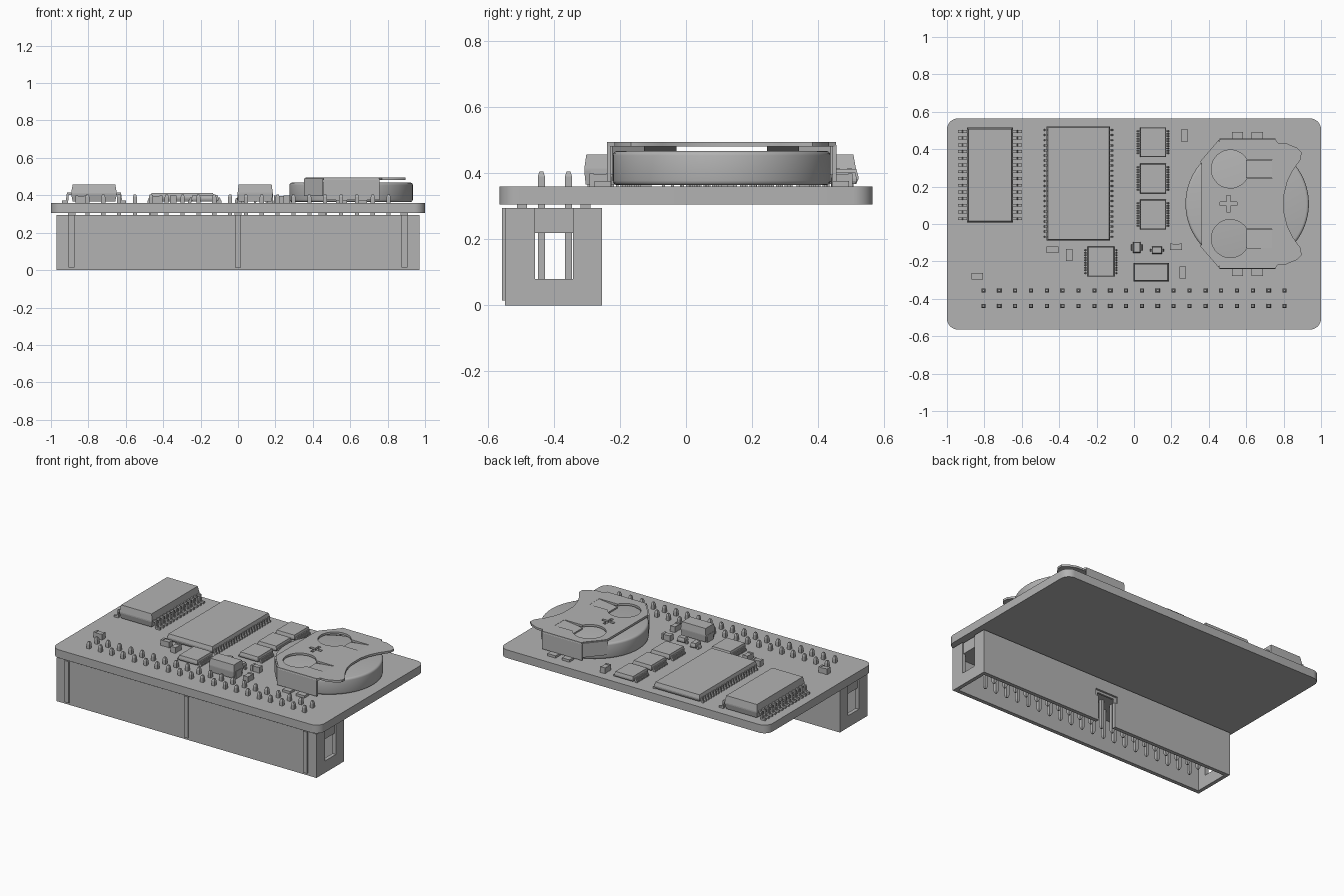
import bpy, bmesh, math
from mathutils import Matrix, Vector

if "Cube" in bpy.data.objects:
    bpy.data.objects.remove(bpy.data.objects["Cube"])

grey = bpy.data.materials.new("plain grey")
grey.use_nodes = True
grey.diffuse_color = (0.45, 0.45, 0.45, 1)
grey.node_tree.nodes["Principled BSDF"].inputs["Base Color"].default_value = grey.diffuse_color

TOP = 0.36  # upper face of the board


def finish(name, bm, smooth=False):
    bmesh.ops.recalc_face_normals(bm, faces=bm.faces)
    mesh = bpy.data.meshes.new(name)
    bm.to_mesh(mesh)
    bm.free()
    mesh.materials.append(grey)
    obj = bpy.data.objects.new(name, mesh)
    bpy.context.collection.objects.link(obj)
    if smooth:
        bpy.ops.object.select_all(action='DESELECT')
        obj.select_set(True)
        bpy.context.view_layer.objects.active = obj
        bpy.ops.object.shade_smooth_by_angle(angle=math.radians(35))
    return obj


def add_box(bm, x0, x1, y0, y1, z0, z1):
    mat = Matrix.Translation(((x0 + x1) / 2, (y0 + y1) / 2, (z0 + z1) / 2)) @ \
        Matrix.Diagonal((x1 - x0, y1 - y0, z1 - z0, 1))
    return bmesh.ops.create_cube(bm, size=1, matrix=mat)["verts"]


def boxes(name, *dims):
    bm = bmesh.new()
    for d in dims:
        add_box(bm, *d)
    return finish(name, bm)


def add_prism(bm, points, offset):
    """Extrude a closed loop of points along an offset."""
    face = bm.faces.new([bm.verts.new(p) for p in points])
    ext = bmesh.ops.extrude_face_region(bm, geom=[face], use_keep_orig=True)["geom"]
    bmesh.ops.translate(bm, vec=offset, verts=[v for v in ext if isinstance(v, bmesh.types.BMVert)])


def add_frustums(bm, cx, cy, levels):
    """Stack of rectangles given as (half x, half y, z)."""
    rings = [[bm.verts.new((cx + sx * hx, cy + sy * hy, z))
              for sx, sy in ((-1, -1), (1, -1), (1, 1), (-1, 1))] for hx, hy, z in levels]
    bm.faces.new(rings[0])
    bm.faces.new(rings[-1])
    for a, b in zip(rings, rings[1:]):
        for i in range(4):
            j = (i + 1) % 4
            bm.faces.new((a[i], a[j], b[j], b[i]))


def arc(cx, cy, r, a0, a1, n=24):
    return [(cx + r * math.cos(math.radians(a0 + (a1 - a0) * i / n)),
             cy + r * math.sin(math.radians(a0 + (a1 - a0) * i / n))) for i in range(n + 1)]


def sheet(name, loops, z0, z1):
    """Flat plate: first loop is the outline, the others are holes."""
    curve = bpy.data.curves.new(name, 'CURVE')
    curve.dimensions, curve.fill_mode = '2D', 'BOTH'
    curve.extrude = (z1 - z0) / 2
    for loop in loops:
        spline = curve.splines.new('POLY')
        spline.points.add(len(loop) - 1)
        for p, (x, y) in zip(spline.points, loop):
            p.co = (x, y, 0, 1)
        spline.use_cyclic_u = True
    temp = bpy.data.objects.new(name + " outline", curve)
    bpy.context.collection.objects.link(temp)
    bpy.context.view_layer.update()
    mesh = bpy.data.meshes.new_from_object(temp.evaluated_get(bpy.context.evaluated_depsgraph_get()))
    bm = bmesh.new()
    bm.from_mesh(mesh)
    bpy.data.objects.remove(temp)
    bmesh.ops.remove_doubles(bm, verts=bm.verts, dist=1e-5)
    bmesh.ops.translate(bm, vec=(0, 0, (z0 + z1) / 2), verts=bm.verts)
    return finish(name, bm, True)


# Circuit board with rounded corners
r, hx, hy = 0.06, 1.0, 0.565
outline = []
for i, (sx, sy) in enumerate(((1, 1), (-1, 1), (-1, -1), (1, -1))):
    outline += arc(sx * (hx - r), sy * (hy - r), r, 90 * i, 90 * i + 90, 8)
sheet("board", [outline], 0.305, TOP)

# Connector shroud: open below, windows in the ends, keyed notch at the back
shroud = boxes("connector_shroud", (-0.97, 0.97, -0.548, -0.255, 0, 0.295))
cuts = [(-0.945, 0.945, -0.522, -0.281, -0.1, 0.22),
        (-1.1, 1.1, -0.458, -0.342, 0.08, 0.2199),
        (-0.065, 0.065, -0.3, -0.2, -0.1, 0.2),
        (-0.085, 0.085, -0.268, -0.2, 0.17, 0.215)]
cuts += [(s * 0.975 - 0.015, s * 0.975 + 0.015, -0.458, -0.342, 0.21, 0.31) for s in (-1, 1)]
for c in cuts:
    cutter = boxes("shroud_cutter", c)
    cutter.hide_render = True
    mod = shroud.modifiers.new("cut", 'BOOLEAN')
    mod.operation, mod.solver, mod.object = 'DIFFERENCE', 'EXACT', cutter
    bpy.context.view_layer.objects.active = shroud
    bpy.ops.object.modifier_apply(modifier=mod.name)
    bpy.data.objects.remove(cutter)
boxes("shroud_ribs", *[(x - 0.015, x + 0.015, -0.557, -0.54, 0.015, 0.295) for x in (-0.89, 0, 0.89)])
boxes("shroud_standoffs", *[(x - 0.02, x + 0.02, y - 0.015, y + 0.015, 0.29, 0.31)
                            for x in (-0.89, -0.45, 0, 0.45, 0.89) for y in (-0.497, -0.305)])

# Two rows of twenty pins with tapered tips
bm = bmesh.new()
for i in range(20):
    for y in (-0.438, -0.356):
        add_frustums(bm, -0.805 + i * 1.61 / 19, y,
                     [(0.005, 0.005, 0.025), (0.011, 0.011, 0.04), (0.011, 0.011, 0.39), (0.006, 0.006, 0.405)])
finish("connector_pins", bm)


def chip(name, x0, x1, y0, y1, top, legs, reach, width, bevel):
    """Moulded package with gull-wing legs on both long sides."""
    cx, cy, hx, hy = (x0 + x1) / 2, (y0 + y1) / 2, (x1 - x0) / 2, (y1 - y0) / 2
    low, mid = TOP + 0.008, (TOP + top) / 2
    bm = bmesh.new()
    add_frustums(bm, cx, cy, [(hx - bevel, hy - bevel, low), (hx, hy, mid - 0.004),
                              (hx, hy, mid + 0.004), (hx - bevel, hy - bevel, top)])
    finish(name + "_body", bm)
    bm = bmesh.new()
    t = 0.006
    span = 2 * hy - 0.04
    for s in (-1, 1):
        knee = hx + reach * 0.45
        shape = [(hx - 0.01, mid + t), (knee, mid + t), (knee + t, TOP + t * 2), (hx + reach, TOP + t * 2),
                 (hx + reach, TOP), (knee - t, TOP), (knee - t * 1.5, mid - t), (hx - 0.01, mid - t)]
        for i in range(legs):
            y = cy - span / 2 + span * i / (legs - 1) - width / 2
            add_prism(bm, [(cx + s * u, y, z) for u, z in shape], (0, width, 0))
    finish(name + "_legs", bm)


chip("wide_chip", -0.892, -0.648, 0.008, 0.515, 0.457, 14, 0.05, 0.015, 0.008)
chip("memory_chip", -0.467, -0.128, -0.088, 0.522, 0.413, 22, 0.018, 0.01, 0.006)
for i, y in enumerate((0.357, 0.163, -0.03)):
    chip("buffer_chip_%d" % (i + 1), 0.032, 0.172, y, y + 0.16, 0.402, 10, 0.018, 0.008, 0.004)
chip("logic_chip", -0.248, -0.105, -0.282, -0.12, 0.402, 10, 0.018, 0.008, 0.004)
chip("regulator", -0.005, 0.035, -0.155, -0.095, 0.4, 3, 0.012, 0.012, 0.004)
chip("transistor", 0.095, 0.15, -0.16, -0.12, 0.4, 2, 0.01, 0.012, 0.004)

# Large capacitor with end terminals
bm = bmesh.new()
add_frustums(bm, 0.092, -0.258, [(0.088, 0.046, 0.366), (0.094, 0.05, 0.408), (0.094, 0.05, 0.414),
                                 (0.088, 0.044, 0.457)])
finish("capacitor_body", bm)
boxes("capacitor_terminals", *[(x - 0.012, x + 0.012, -0.29, -0.226, TOP, 0.41) for x in (0.008, 0.176)])

# Small passives: raised metal ends around a slimmer core
for i, (x, y, upright) in enumerate(((-0.437, -0.137, 0), (-0.346, -0.167, 1), (0.225, -0.122, 0),
                                     (0.26, -0.26, 1), (-0.838, -0.28, 0), (0.27, 0.472, 1))):
    bm = bmesh.new()
    for u0, u1, v, h in ((-0.02, 0.02, 0.016, 0.036), (-0.032, -0.018, 0.018, 0.039), (0.018, 0.032, 0.018, 0.039)):
        ends = (x - v, x + v, y + u0, y + u1) if upright else (x + u0, x + u1, y - v, y + v)
        add_box(bm, *ends, TOP, TOP + h)
    finish("passive_%d" % (i + 1), bm)

# Coin cell with rounded rims
CX, CY = 0.605, 0.108
bm = bmesh.new()
bmesh.ops.create_cone(bm, cap_ends=True, segments=96, radius1=0.33, radius2=0.33, depth=0.104,
                      matrix=Matrix.Translation((CX, CY, 0.416)))
rims = [e for e in bm.edges if any(len(f.verts) > 4 for f in e.link_faces)]
bmesh.ops.bevel(bm, geom=rims, offset=0.014, segments=3, affect='EDGES', profile=0.5)
finish("coin_cell", bm, True)

# Clip plate over the cell: keyhole openings and a plus-shaped opening
half = [(0.36, 0.215), (0.375, 0.24), (0.455, 0.33), (0.46, 0.347), (0.755, 0.347), (0.77, 0.325),
        (0.81, 0.325), (0.87, 0.3), (0.895, 0.275), (0.893, 0.24), (0.85, 0.18), (0.82, 0.12), (0.803, 0.05)]
plate = [(x, CY + v) for x, v in half] + [(x, CY - v) for x, v in reversed(half)]
keyholes = [arc(0.515, CY + s * 0.186, 0.102, 30, 330) +
            [(0.738, CY + s * 0.186 - 0.051), (0.738, CY + s * 0.186 + 0.051)] for s in (-1, 1)]
a, b = 0.045, 0.01
plus = [(0.505 + u, CY + v) for u, v in ((a, -b), (a, b), (b, b), (b, a), (-b, a), (-b, b),
                                         (-a, b), (-a, -b), (-b, -b), (-b, -a), (b, -a), (b, -b))]
sheet("clip_plate", [plate] + keyholes + [plus], 0.481, 0.495)

# Spring tongues, side walls and solder feet of the clip
bm = bmesh.new()
for s in (-1, 1):
    y = CY + s * 0.186 - 0.049
    add_prism(bm, [(0.74, y, 0.494), (0.74, y, 0.482), (0.6, y, 0.468), (0.6, y, 0.478)], (0, 0.098, 0))
finish("spring_tongues", bm)
bm = bmesh.new()
for s in (-1, 1):
    side = [(0.335, 0.375), (0.348, 0.375), (0.348, 0.484), (0.342, 0.495), (0.335, 0.495)]
    add_prism(bm, [(0.458, CY + s * v, z) for v, z in side], (0.298, 0, 0))
    corner = [(0.362, 0.218), (0.455, 0.33), (0.455, 0.344), (0.352, 0.224)]
    add_prism(bm, [(x, CY + s * v, 0.395) for x, v in corner], (0, 0, 0.095))
finish("clip_walls", bm)
feet = []
for s in (-1, 1):
    for x0, x1 in ((0.525, 0.582), (0.628, 0.69)):
        y0, y1 = sorted((CY + s * 0.336, CY + s * 0.385))
        feet.append((x0, x1, y0, y1, TOP, 0.376))
boxes("clip_feet", *feet)
